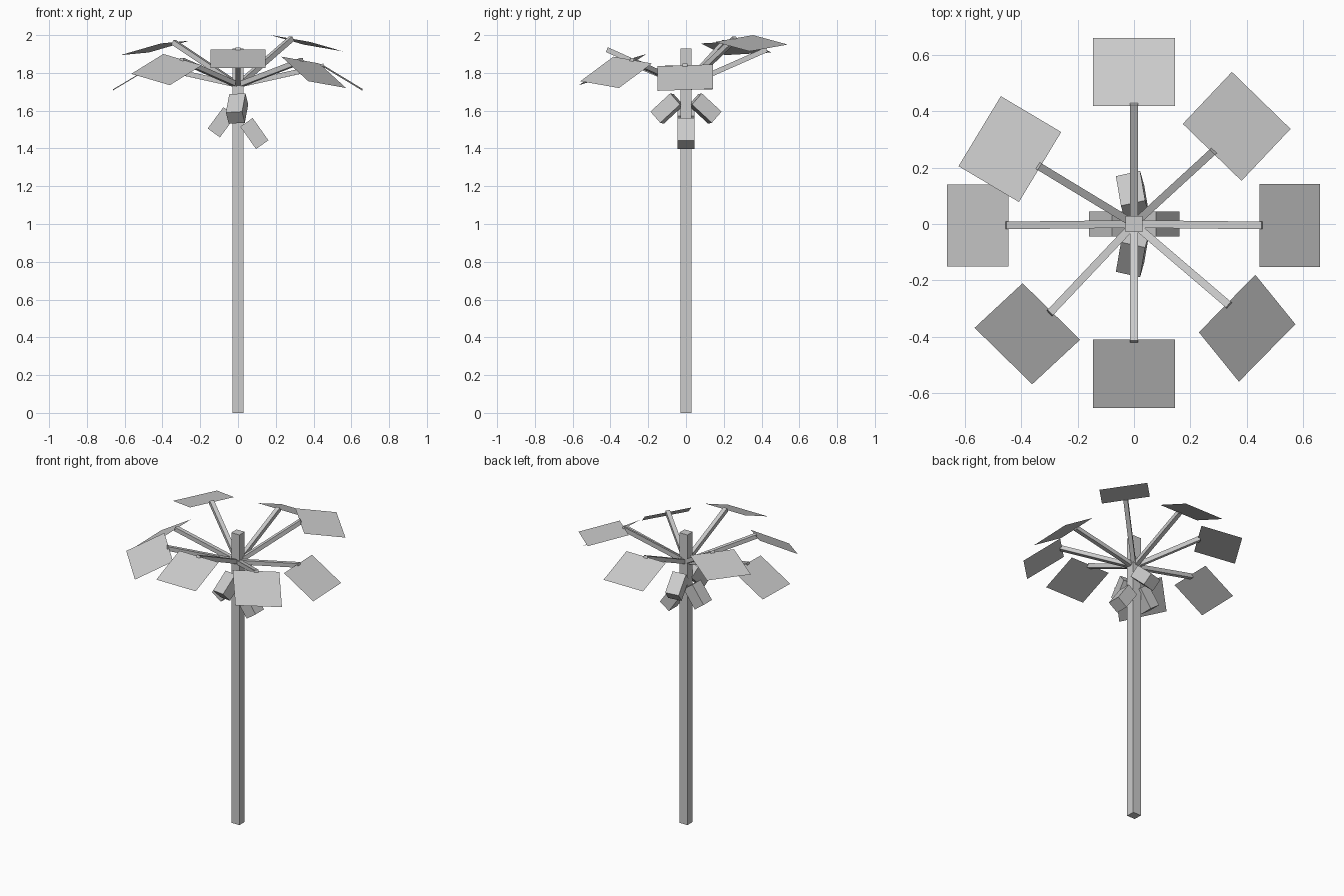
import bpy
from mathutils import Vector

if "Cube" in bpy.data.objects:
    bpy.data.objects.remove(bpy.data.objects["Cube"])


def add_mesh(name, verts, faces):
    mesh = bpy.data.meshes.new(name)
    mesh.from_pydata([tuple(v) for v in verts], [], faces)
    mesh.update()
    obj = bpy.data.objects.new(name, mesh)
    bpy.context.collection.objects.link(obj)
    return obj


def beam(name, start, end, width, depth, side):
    """Box running from start to end, with its width along 'side'."""
    start, end, side = Vector(start), Vector(end), Vector(side)
    axis = (end - start).normalized()
    u = (side - axis * side.dot(axis)).normalized()
    v = axis.cross(u)
    corners = [(-1, -1), (1, -1), (1, 1), (-1, 1)]
    verts = [p + u * a * width / 2 + v * b * depth / 2
             for p in (start, end) for a, b in corners]
    faces = [(3, 2, 1, 0), (4, 5, 6, 7)]
    faces += [(i, (i + 1) % 4, (i + 1) % 4 + 4, i + 4) for i in range(4)]
    return add_mesh(name, verts, faces)


# Trunk
beam("trunk", (0, 0, 0), (0, 0, 1.93), 0.06, 0.056, (1, 0, 0))

# Branches and flat leaves: branch tip, half-width vector, outward vector
fronds = {
    "right": ((0.445, -0.005, 1.84), (0, 0.147, 0.005), (0.215, 0, -0.13)),
    "left": ((-0.445, -0.005, 1.84), (0, 0.145, 0.003), (-0.217, 0, -0.13)),
    "back": ((0, 0.418, 1.925), (0.145, 0, 0), (0, 0.242, -0.098)),
    "front": ((0, -0.41, 1.925), (0.145, 0, 0), (0, -0.242, -0.1)),
    "back_right": ((0.277, 0.254, 1.982), (0.104, -0.101, -0.018), (0.174, 0.184, -0.05)),
    "back_left": ((-0.333, 0.202, 1.963), (0.075, 0.124, 0.007), (-0.214, 0.127, -0.062)),
    "front_right": ((0.33, -0.282, 1.868), (0.1, 0.102, -0.018), (0.142, -0.175, -0.13)),
    "front_left": ((-0.293, -0.31, 1.87), (0.102, -0.1, -0.03), (-0.17, -0.158, -0.105)),
}
crown = Vector((0, 0, 1.735))
for name, data in fronds.items():
    tip, side, out = map(Vector, data)
    direction = (tip - crown).normalized()
    beam("branch_" + name, crown, tip + direction * 0.01 - Vector((0, 0, 0.006)),
         0.027, 0.027, direction.cross(Vector((0, 0, 1))))
    quad = [tip - side, tip + side, tip + side + out, tip - side + out]
    normal = side.cross(out)
    leaf_face = (0, 1, 2, 3) if normal.z > 0 else (3, 2, 1, 0)
    add_mesh("leaf_" + name, quad, [leaf_face])

# Hanging nuts: upper end, lower end, sideways direction
nuts = {
    "right": ((0.045, 0, 1.538), (0.128, 0, 1.42), (0, 1, 0)),
    "left": ((-0.045, 0, 1.595), (-0.128, 0, 1.482), (0, 1, 0)),
    "front": ((0.004, -0.048, 1.66), (-0.014, -0.153, 1.563), (1, -0.17, 0.1)),
    "back": ((0.004, 0.048, 1.66), (-0.014, 0.153, 1.563), (1, 0.17, 0.1)),
}
for name, (top, bottom, side) in nuts.items():
    beam("nut_" + name, top, bottom, 0.088, 0.08, side)
